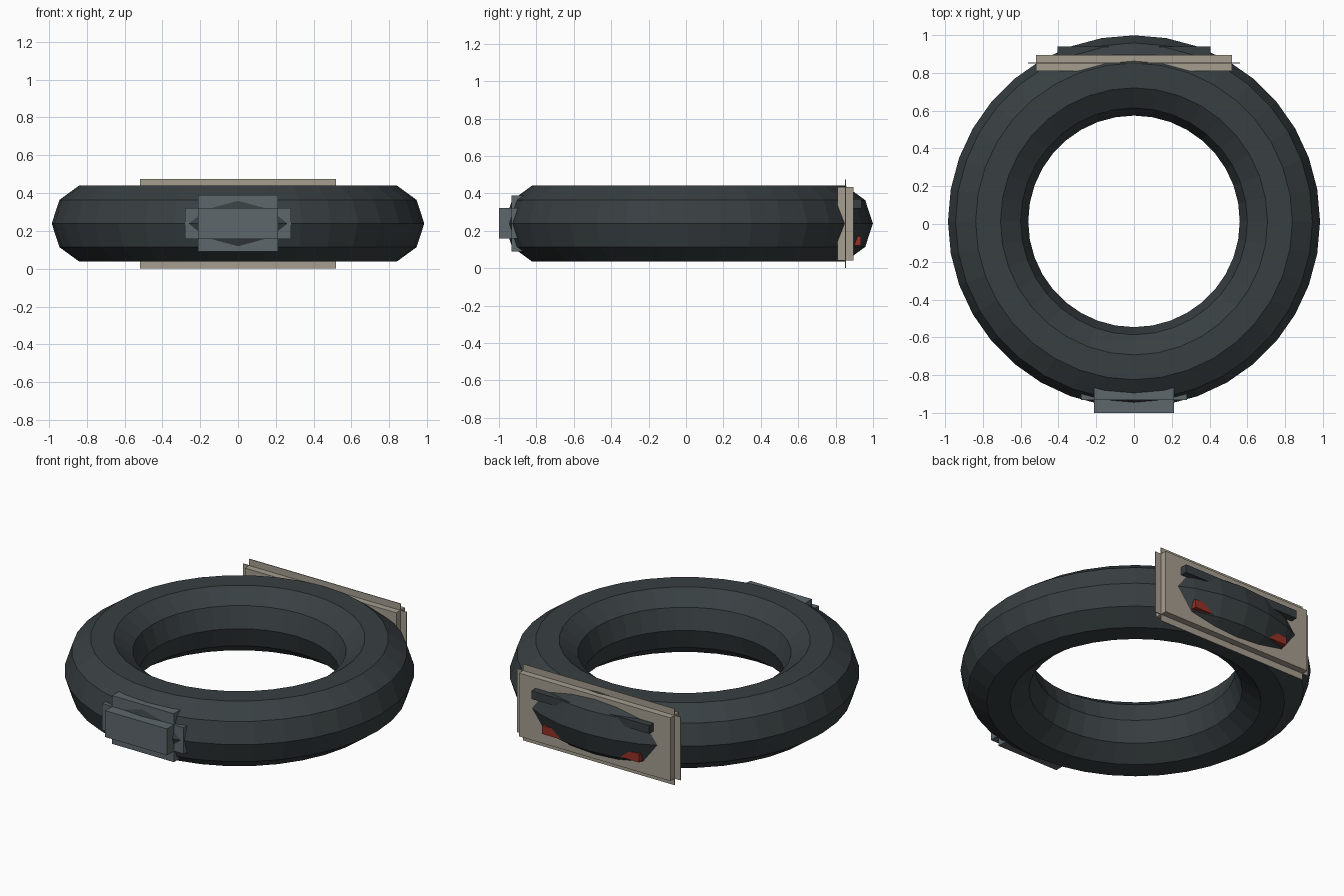
import bpy, bmesh
from mathutils import Matrix, Vector

if "Cube" in bpy.data.objects:
    bpy.data.objects.remove(bpy.data.objects["Cube"])

ZC = 0.237  # mid height of the whole model


def material(name, rgb):
    m = bpy.data.materials.new(name)
    m.diffuse_color = (*rgb, 1)
    m.use_nodes = True
    m.node_tree.nodes["Principled BSDF"].inputs["Base Color"].default_value = m.diffuse_color
    return m


RUBBER = material("dark_rubber", (0.04, 0.05, 0.054))
STEEL = material("grey_steel", (0.11, 0.135, 0.145))
TAN = material("tan_panel", (0.38, 0.34, 0.275))
RED = material("red_lens", (0.30, 0.03, 0.02))


def boxes(name, centre, halves, mat):
    """One object made of boxes sharing a centre."""
    bm = bmesh.new()
    for h in halves:
        mx = Matrix.Translation(Vector(centre)) @ Matrix.Diagonal((2 * h[0], 2 * h[1], 2 * h[2], 1))
        bmesh.ops.create_cube(bm, size=1, matrix=mx)
    me = bpy.data.meshes.new(name)
    bm.to_mesh(me)
    bm.free()
    ob = bpy.data.objects.new(name, me)
    me.materials.append(mat)
    bpy.context.collection.objects.link(ob)
    return ob


def stepped_block(name, centre, size, step, mat):
    """Block whose edges are all cut back by a square step."""
    x, y, z = size
    s = step
    return boxes(name, centre, [(x - s, y, z - s), (x, y - s, z - s), (x - s, y - s, z)], mat)


# Faceted ring
bpy.ops.mesh.primitive_torus_add(major_radius=0.7725, minor_radius=0.2125,
                                 major_segments=36, minor_segments=10,
                                 location=(0, 0.014, ZC + 0.002))
ring = bpy.context.object
ring.name = "ring"
ring.data.materials.append(RUBBER)

# Rear panel and front clasp, both with stepped edges
stepped_block("rear_panel", (0, 0.853, ZC), (0.56, 0.043, 0.237), 0.0405, TAN)
stepped_block("front_clasp", (0, -0.90, ZC + 0.003), (0.28, 0.10, 0.15), 0.068, STEEL)

# Rear bar running through the ring, with its two ends showing
boxes("rear_bar", (0, 0.902, 0.345), [(0.405, 0.037, 0.025)], RUBBER)

# Red rear lights
for side, sx in (("left", -1), ("right", 1)):
    boxes("rear_light_" + side, (sx * 0.265, 0.905, 0.147), [(0.068, 0.031, 0.026)], RED)
